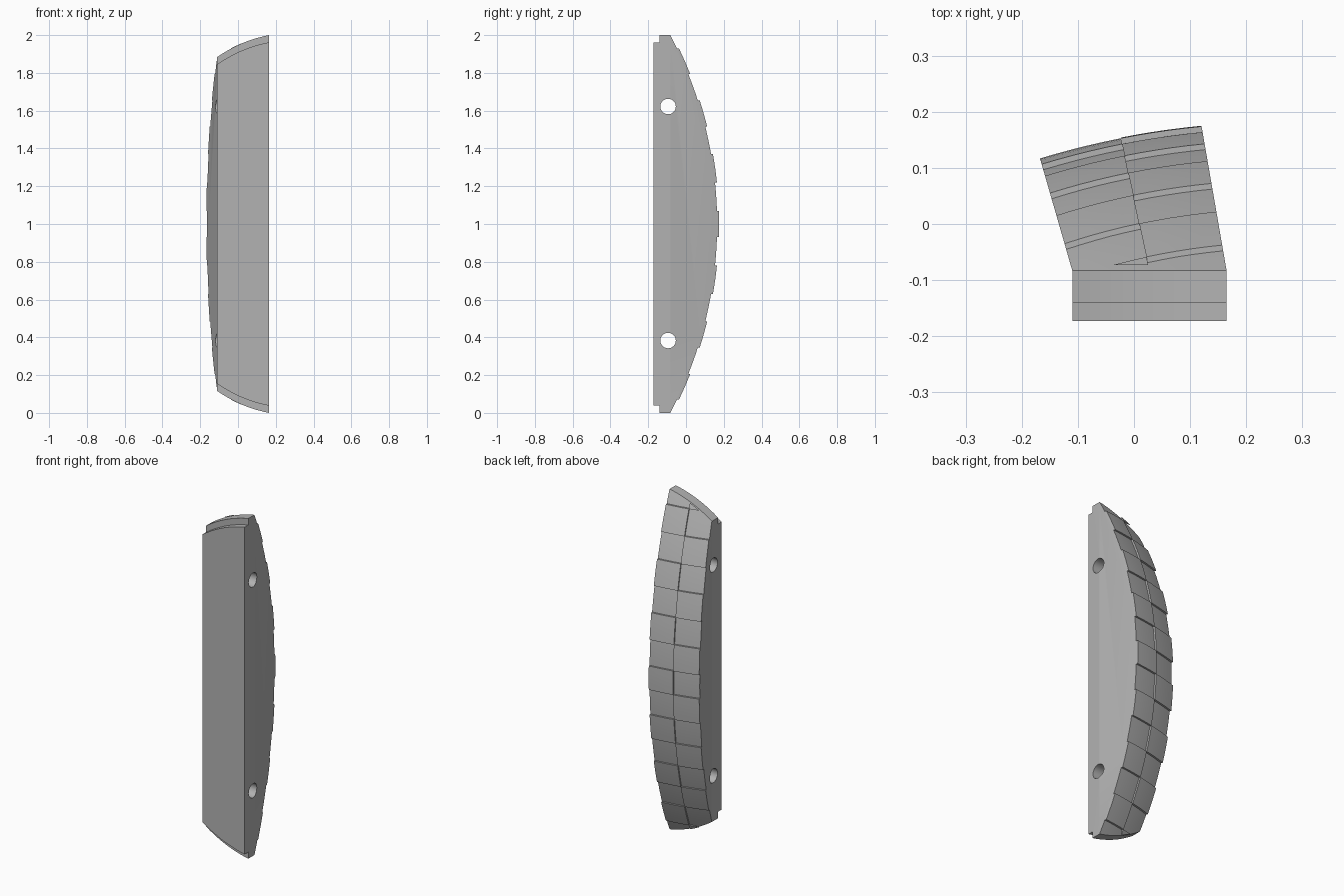
import bpy, bmesh, math
from mathutils import Vector

cube = bpy.data.objects.get("Cube")
if cube:
    bpy.data.objects.remove(cube, do_unlink=True)

grey = bpy.data.materials.new("plain grey")
grey.use_nodes = True
grey.diffuse_color = (0.45, 0.45, 0.45, 1)
grey.node_tree.nodes["Principled BSDF"].inputs["Base Color"].default_value = grey.diffuse_color

RADIUS = 2.14      # curvature of the bowed back
BASE_Y = -0.083    # plane where the block meets the bowed part
STEP_Y = -0.14     # end ledge
FRONT_Y = -0.173
LEDGE = 0.038
RAISE = 0.01       # height of the raised tiles


def base_x(u):
    return -0.11 + 0.275 * u


def apex(u):
    """Crest of the bowed back, from the right wall (0) to the left wall (1)."""
    return -0.165 + 0.287 * u, 0.108 + 0.057 * u + 0.03 * u * (1 - u)


def half_length(u):
    s = apex(u)[1] - BASE_Y
    return math.sqrt(2 * RADIUS * s - s * s)


def back_point(u, z, lift=0.0):
    """Point on the bowed back, sliding along the leaning walls."""
    ax, ay = apex(u)
    sag = RADIUS - math.sqrt(RADIUS ** 2 - (z - 1) ** 2) - lift
    k = sag / (ay - BASE_Y)
    return Vector((ax + (base_x(u) - ax) * k, ay - sag, z))


def finish(bm, name):
    bmesh.ops.recalc_face_normals(bm, faces=bm.faces)
    mesh = bpy.data.meshes.new(name)
    bm.to_mesh(mesh)
    bm.free()
    obj = bpy.data.objects.new(name, mesh)
    bpy.context.collection.objects.link(obj)
    mesh.materials.append(grey)
    return obj


def smooth(obj):
    bpy.ops.object.select_all(action='DESELECT')
    obj.select_set(True)
    bpy.context.view_layer.objects.active = obj
    bpy.ops.object.shade_smooth_by_angle(angle=math.radians(20))


# Core: straight front block with the leaning, bowed back
bm = bmesh.new()
ARC, ACROSS = 40, 10
rings = []
for i in range(ACROSS + 1):
    u = i / ACROSS
    h, x = half_length(u), base_x(u)
    pts = [back_point(u, 1 - h + 2 * h * j / ARC) for j in range(ARC + 1)]
    top = [(STEP_Y, h), (STEP_Y, h - LEDGE), (FRONT_Y, h - LEDGE)]
    pts += [(x, y, 1 + d) for y, d in top]
    pts += [(x, y, 1 - d) for y, d in reversed(top)]
    rings.append([bm.verts.new(p) for p in pts])
count = len(rings[0])
for a, b in zip(rings, rings[1:]):
    for j in range(count):
        k = (j + 1) % count
        bm.faces.new((a[j], a[k], b[k], b[j]))
for ring in (rings[0], rings[-1]):
    bm.faces.new(ring[:ARC + 1])
    bm.faces.new([ring[0]] + ring[ARC:])
core = finish(bm, "curved_block")

# Two round holes running sideways through the core
for z in (0.383, 1.622):
    bpy.ops.mesh.primitive_cylinder_add(vertices=40, radius=0.041, depth=1,
                                        location=(0, -0.095, z),
                                        rotation=(0, math.pi / 2, 0))
    cutter = bpy.context.object
    cutter.name = "hole_cutter"
    cutter.hide_render = True
    cutter.data.materials.append(grey)
    mod = core.modifiers.new("hole", 'BOOLEAN')
    mod.operation = 'DIFFERENCE'
    mod.solver = 'EXACT'
    mod.object = cutter
    bpy.ops.object.select_all(action='DESELECT')
    core.select_set(True)
    bpy.context.view_layer.objects.active = core
    bpy.ops.object.modifier_apply(modifier=mod.name)
    bpy.data.objects.remove(cutter, do_unlink=True)
smooth(core)


# Raised tiles, alternating between the two columns like a checkerboard
def raised_tile(name, u0, u1, z0, z1):
    bm = bmesh.new()
    n, m = 5, 4
    layers = []
    for lift in (RAISE, -0.02):
        layers.append([[bm.verts.new(back_point(u0 + (u1 - u0) * i / n,
                                                z0 + (z1 - z0) * j / m, lift))
                        for j in range(m + 1)] for i in range(n + 1)])
    for g in layers:
        for i in range(n):
            for j in range(m):
                bm.faces.new((g[i][j], g[i + 1][j], g[i + 1][j + 1], g[i][j + 1]))
    rims = []
    for g in layers:
        rims.append([g[i][0] for i in range(n)] + [g[n][j] for j in range(m)]
                    + [g[i][m] for i in range(n, 0, -1)] + [g[0][j] for j in range(m, 0, -1)])
    a, b = rims
    for j in range(len(a)):
        k = (j + 1) % len(a)
        bm.faces.new((a[j], a[k], b[k], b[j]))
    # Trim the tile where it would run past the end of the block
    cut = bmesh.ops.bisect_plane(bm, geom=bm.verts[:] + bm.edges[:] + bm.faces[:],
                                 plane_co=(0, BASE_Y + RAISE, 0), plane_no=(0, 1, 0),
                                 clear_inner=True)
    edges = [e for e in cut["geom_cut"] if isinstance(e, bmesh.types.BMEdge)]
    if edges:
        bmesh.ops.holes_fill(bm, edges=edges)
    if bm.faces:
        smooth(finish(bm, name))
    else:
        bm.free()


lower = [0.0, 0.07, 0.205, 0.345, 0.485, 0.63, 0.78, 0.93]
levels = lower + [2 - z for z in reversed(lower)]
for row, (z0, z1) in enumerate(zip(levels, levels[1:])):
    if row % 2:
        raised_tile("left_tile", 0.5, 1.0, z0, z1)
    else:
        raised_tile("right_tile", 0.0, 0.5, z0, z1)
